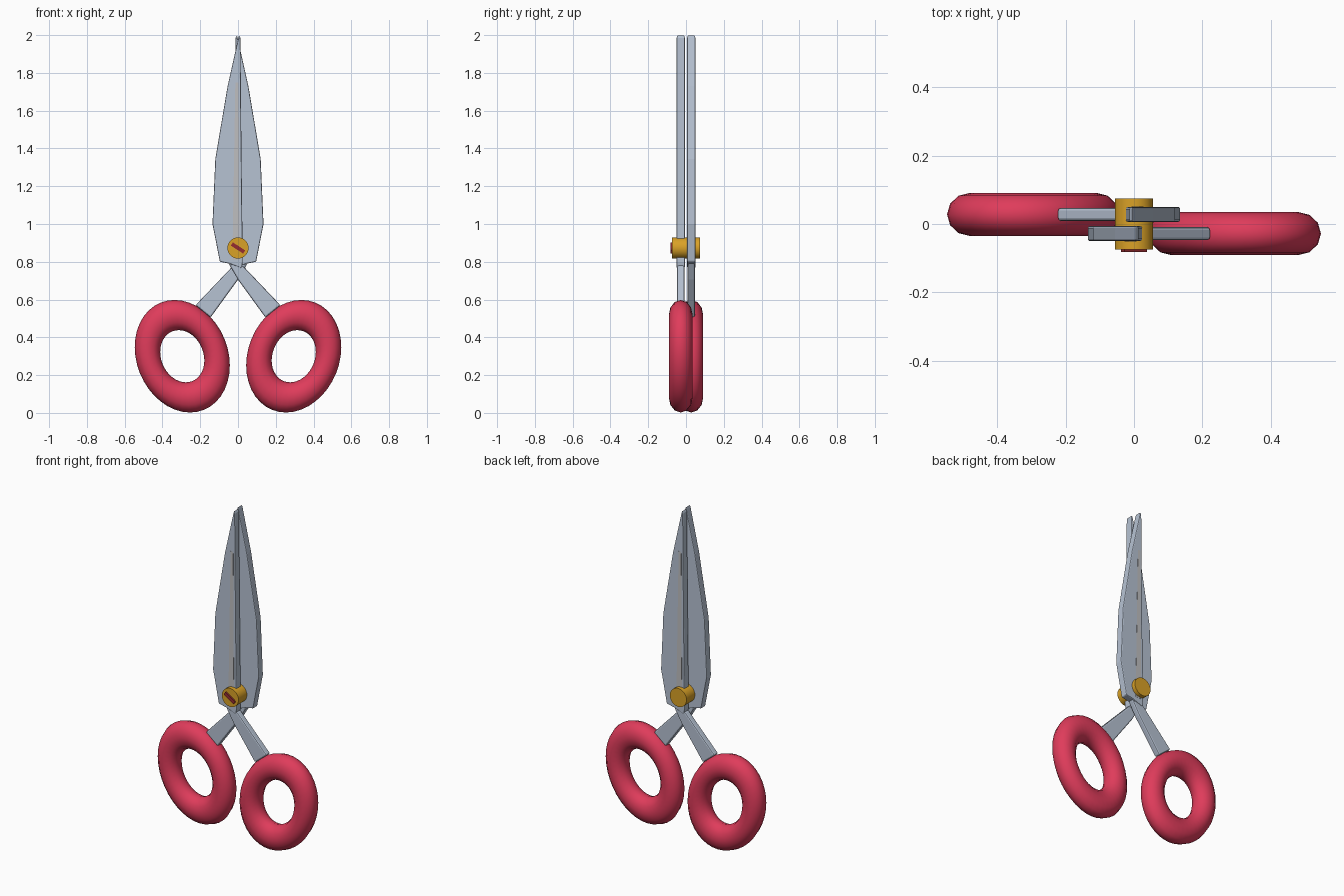
import bpy, bmesh, math
from mathutils import Matrix, Vector

cube = bpy.data.objects.get("Cube")
if cube:
    bpy.data.objects.remove(cube, do_unlink=True)


def material(name, color):
    m = bpy.data.materials.new(name)
    m.use_nodes = True
    m.diffuse_color = (*color, 1)
    bsdf = next(n for n in m.node_tree.nodes if n.type == 'BSDF_PRINCIPLED')
    bsdf.inputs["Base Color"].default_value = (*color, 1)
    return m


steel = material("blue steel", (0.47, 0.54, 0.65))
ground_steel = material("pale ground steel", (0.52, 0.52, 0.53))
handle_red = material("handle red", (0.74, 0.045, 0.105))
brass = material("brass", (0.70, 0.36, 0.02))
slot_red = material("slot dark red", (0.30, 0.025, 0.03))


def add_object(name, bm, mat, smooth_angle=None):
    bmesh.ops.recalc_face_normals(bm, faces=bm.faces)
    mesh = bpy.data.meshes.new(name)
    bm.to_mesh(mesh)
    bm.free()
    mesh.materials.append(mat)
    ob = bpy.data.objects.new(name, mesh)
    bpy.context.collection.objects.link(ob)
    if smooth_angle:
        bpy.ops.object.select_all(action='DESELECT')
        ob.select_set(True)
        bpy.context.view_layer.objects.active = ob
        bpy.ops.object.shade_smooth_by_angle(angle=math.radians(smooth_angle))
    return ob


def plate(name, outline, y0, y1, turn, mat, bevel=0):
    """Extrude an (x, z) outline from y0 to y1, then turn it about z."""
    bm = bmesh.new()
    face = bm.faces.new([bm.verts.new((x, y0, z)) for x, z in outline])
    ext = bmesh.ops.extrude_face_region(bm, geom=[face])["geom"]
    moved = [v for v in ext if isinstance(v, bmesh.types.BMVert)]
    bmesh.ops.translate(bm, verts=moved, vec=(0, y1 - y0, 0))
    bm.transform(turn)
    ob = add_object(name, bm, mat)
    if bevel:
        mod = ob.modifiers.new("soft edges", 'BEVEL')
        mod.width = bevel
        mod.segments = 2
        mod.limit_method = 'ANGLE'
    return ob


def ring(name, turn, center, tilt):
    """Oval finger ring made by sweeping a circle round a circle."""
    major, minor, around, section = 0.224, 0.082, 40, 12
    bm = bmesh.new()
    loops = []
    for i in range(around):
        a = math.tau * i / around
        loop = []
        for j in range(section):
            b = math.tau * j / section
            r = major + minor * math.cos(b)
            loop.append(bm.verts.new((r * math.cos(a), minor * math.sin(b), r * math.sin(a))))
        loops.append(loop)
    for i in range(around):
        p, q = loops[i], loops[(i + 1) % around]
        for j in range(section):
            k = (j + 1) % section
            bm.faces.new((p[j], q[j], q[k], p[k]))
    squash = Matrix.Diagonal((0.79, 0.77, 1, 1))
    bm.transform(turn @ Matrix.Translation(center) @ Matrix.Rotation(tilt, 4, 'Y') @ squash)
    add_object(name, bm, handle_red, 60)


blade = [(-0.096, 0.80), (-0.135, 1.0), (-0.12, 1.345), (-0.055, 1.73),
         (0.002, 1.985), (0.006, 2.0), (0.013, 1.985), (0.018, 1.4),
         (0.025, 0.80), (0.02, 0.765), (-0.045, 0.79)]
shank = [(-0.05, 0.79), (0.025, 0.78), (0.225, 0.57), (0.145, 0.505), (0.0, 0.705)]
bevel_strip = [(-0.03, 0.81), (0.008, 0.81), (0.003, 1.75), (-0.014, 1.75)]

# Two identical halves, the back one turned half way round
for side, angle in (("front", 0), ("back", math.pi)):
    turn = Matrix.Rotation(angle, 4, 'Z')
    plate(side + "_blade", blade, -0.05, -0.006, turn, steel, 0.009)
    plate(side + "_shank", shank, -0.047, -0.009, turn, steel, 0.008)
    plate(side + "_blade_strip", bevel_strip, -0.051, -0.048, turn, ground_steel)
    ring(side + "_finger_ring", turn, Vector((0.295, -0.028, 0.3)), math.radians(22))

# Pivot screw
bm = bmesh.new()
bmesh.ops.create_cone(bm, cap_ends=True, segments=24, radius1=0.056, radius2=0.056, depth=0.15)
bm.transform(Matrix.Translation((0, 0, 0.873)) @ Matrix.Rotation(math.pi / 2, 4, 'X'))
add_object("pivot_screw", bm, brass, 30)

# Screw slot
bm = bmesh.new()
bmesh.ops.create_cube(bm, size=1)
bm.transform(Matrix.Translation((0, -0.078, 0.873)) @ Matrix.Rotation(math.radians(33), 4, 'Y')
             @ Matrix.Diagonal((0.078, 0.009, 0.02, 1)))
add_object("screw_slot", bm, slot_red)
